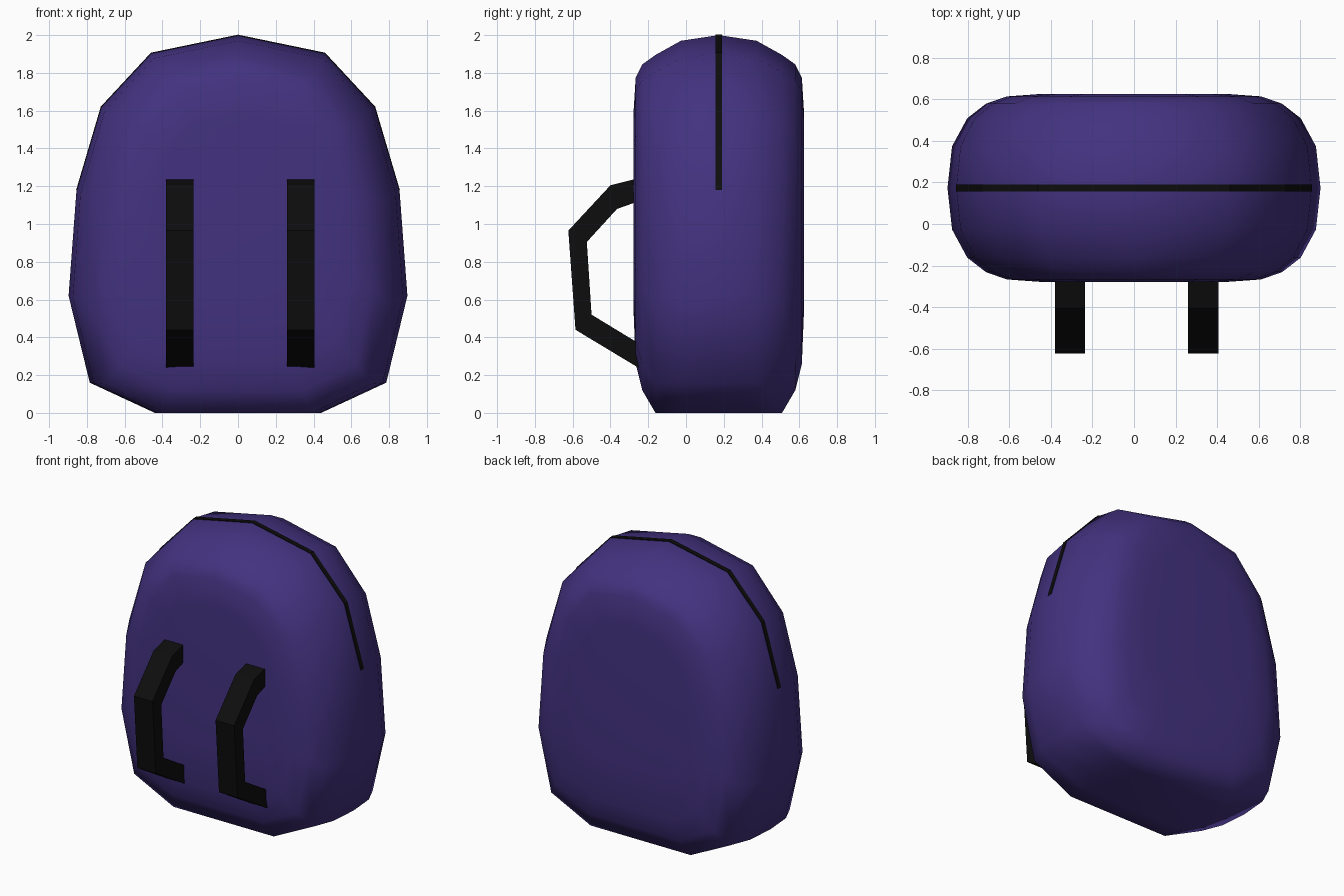
import bpy, bmesh

if "Cube" in bpy.data.objects:
    bpy.data.objects.remove(bpy.data.objects["Cube"])

def material(name, rgb):
    m = bpy.data.materials.new(name)
    m.diffuse_color = (*rgb, 1)
    m.use_nodes = True
    m.node_tree.nodes["Principled BSDF"].inputs["Base Color"].default_value = m.diffuse_color
    return m

purple = material("purple fabric", (0.056, 0.032, 0.215))
black = material("black trim", (0.004, 0.004, 0.004))

def make_loft(name, rings, mat, closed=True, smooth=False):
    """Skin a list of equal-length closed rings and cap both ends."""
    bm = bmesh.new()
    vs = [[bm.verts.new(p) for p in r] for r in rings]
    n = len(rings[0])
    for a, b in zip(vs, vs[1:]):
        for i in range(n):
            j = (i + 1) % n
            bm.faces.new((a[i], a[j], b[j], b[i]))
    bm.faces.new(vs[0])
    bm.faces.new(vs[-1])
    bmesh.ops.recalc_face_normals(bm, faces=bm.faces)
    for f in bm.faces:
        f.smooth = smooth
    me = bpy.data.meshes.new(name)
    bm.to_mesh(me)
    bm.free()
    me.materials.append(mat)
    ob = bpy.data.objects.new(name, me)
    bpy.context.collection.objects.link(ob)
    return ob

# Bag body: front outline lofted through depth, shrinking towards both faces
YC = 0.1735
half = [(0.46, 1.905), (0.725, 1.62), (0.855, 1.18), (0.897, 0.62), (0.785, 0.16), (0.44, 0.0)]
outline = [(0, 2.0)] + half + [(-x, z) for x, z in reversed(half)]
# depth offset, side inset, top inset, bottom inset
steps = [(0, 0, 0, 0), (0.20, 0.022, 0.03, 0), (0.335, 0.095, 0.105, 0.0),
         (0.405, 0.185, 0.155, 0.12), (0.44, 0.285, 0.225, 0.26), (0.452, 0.45, 0.42, 0.56)]

def body_ring(t, dx, dt, db):
    return [(x * (0.897 - dx) / 0.897, YC + t, db + z * (2 - dt - db) / 2) for x, z in outline]

rings = [body_ring(-t, *d) for t, *d in reversed(steps)] + [body_ring(t, *d) for t, *d in steps[1:]]
make_loft("bag_body", rings, purple, smooth=True)

# Zip: thin band over the top seam
arc = [(-x, z) for x, z in reversed(half[:3])] + [(0, 2.0)] + half[:3]

def zip_ring(x, z):
    ring = []
    for y, k in ((-0.017, 1.002), (0.017, 1.002), (0.017, 0.994), (-0.017, 0.994)):
        ring.append((x * k, YC + y, 0.9 + (z - 0.9) * k))
    return ring

make_loft("zip", [zip_ring(x, z) for x, z in arc], black)

# Shoulder straps: bent bands on the front
outer = [(-0.20, 1.25), (-0.28, 1.235), (-0.40, 1.205), (-0.623, 0.965), (-0.585, 0.44), (-0.27, 0.25), (-0.20, 0.21)]
inner = [(-0.20, 1.12), (-0.28, 1.11), (-0.365, 1.08), (-0.525, 0.905), (-0.50, 0.52), (-0.27, 0.38), (-0.20, 0.34)]
for name, xc in (("left_strap", -0.308), ("right_strap", 0.333)):
    a, b = xc - 0.073, xc + 0.073
    make_loft(name, [[(a, *o), (b, *o), (b, *i), (a, *i)] for o, i in zip(outer, inner)], black)
